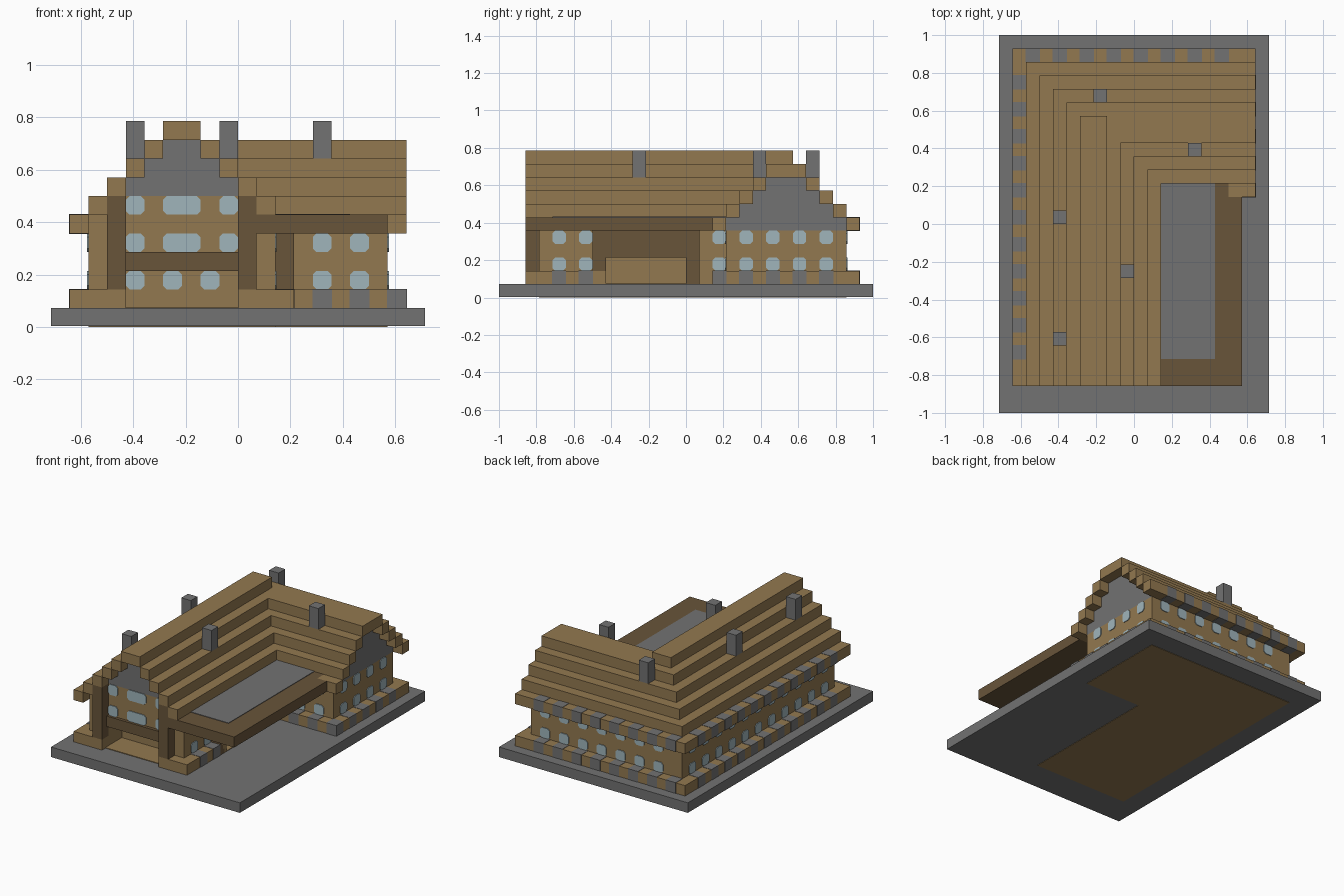
import bpy
import bmesh
from mathutils import Matrix, Vector

if "Cube" in bpy.data.objects:
    bpy.data.objects.remove(bpy.data.objects["Cube"])

U = 1 / 14                      # one building block
ORIGIN = Vector((10, 14, 0))    # grid centre of the plot


def material(name, rgb):
    m = bpy.data.materials.new(name)
    m.use_nodes = True
    m.diffuse_color = (*rgb, 1)
    m.node_tree.nodes["Principled BSDF"].inputs["Base Color"].default_value = (*rgb, 1)
    return m


WOOD = material("brown_wood", (0.29, 0.19, 0.08))
DARK = material("dark_wood", (0.14, 0.09, 0.042))
STONE = material("grey_stone", (0.168, 0.168, 0.168))
GLASS = material("pale_glass", (0.35, 0.46, 0.5))


def finish(bm, name, mat):
    mesh = bpy.data.meshes.new(name)
    bm.to_mesh(mesh)
    bm.free()
    mesh.materials.append(mat)
    bpy.context.collection.objects.link(bpy.data.objects.new(name, mesh))


def blocks(name, mat, boxes, grow=0.0):
    """One object from boxes given as (x0, x1, y0, y1, z0, z1) in blocks."""
    bm = bmesh.new()
    for x0, x1, y0, y1, z0, z1 in boxes:
        mid = (Vector((x0 + x1, y0 + y1, z0 + z1)) / 2 - ORIGIN) * U
        size = Vector((x1 - x0, y1 - y0, z1 - z0)) * U + Vector((grow,) * 3)
        bmesh.ops.create_cube(bm, size=1, matrix=Matrix.Translation(mid) @ Matrix.Diagonal((*size, 1)))
    finish(bm, name, mat)


def windows(name, axis, sign, plane, starts, floors, widths={}):
    """Thin panes with cut corners on a wall facing sign * axis."""
    bm = bmesh.new()
    c = 0.2
    for s in starts:
        w = widths.get(s, 1)
        for z in floors:
            outline = [(c, 0), (w - c, 0), (w, c), (w, 1 - c), (w - c, 1), (c, 1), (0, 1 - c), (0, c)]
            verts = []
            for a, h in outline:
                p = (plane, s + a, z + h) if axis == "x" else (s + a, plane, z + h)
                verts.append(bm.verts.new((Vector(p) - ORIGIN) * U))
            face = bm.faces.new(verts)
            out = Vector((sign, 0, 0)) if axis == "x" else Vector((0, sign, 0))
            new = bmesh.ops.extrude_face_region(bm, geom=[face])["geom"]
            moved = [v for v in new if isinstance(v, bmesh.types.BMVert)]
            bmesh.ops.translate(bm, verts=moved, vec=out * 0.005)
    bmesh.ops.recalc_face_normals(bm, faces=bm.faces)
    finish(bm, name, GLASS)


# Ground slab, with the floor showing underneath
blocks("base", STONE, [(0, 20, 0, 28, 0.04, 1)])
blocks("floor_underside", WOOD, [(2, 12, 3, 26, 0, 0.1), (12, 18, 17, 26, 0, 0.1)])
blocks("entrance_floor", WOOD, [(4, 10, 2.5, 5, 1, 1.06), (11, 13, 8, 14, 1, 1.06)])

# Plinth around both wings, open at the two entrances
blocks("plinth", WOOD, [
    (1, 4, 2, 5, 1, 2), (10, 13, 2, 8, 1, 2), (1, 2, 2, 27, 1, 2),
    (1, 19, 26, 27, 1, 2), (18, 19, 16, 27, 1, 2), (12, 19, 16, 17, 1, 2)])

# Walls of the main wing and rear wing
blocks("main_wing_walls", WOOD, [
    (2, 4, 3, 5, 1, 3), (10, 12, 3, 5, 1, 3), (2, 12, 5, 8, 1, 3),
    (2, 11, 8, 14, 1, 3), (2, 12, 14, 26, 1, 3),
    (2, 12, 3, 26, 3, 6), (3, 11, 3, 25, 6, 7)])
blocks("rear_wing_walls", WOOD, [(12, 18, 17, 26, 1, 5)])

# Stepped grey gables filling the roof ends
blocks("front_gable", STONE, [(2 + i, 12 - i, 3, 26 - i, 5 + i, 6 + i) for i in (2, 3, 4)])
blocks("side_gable", STONE, [(11, 18, 17 + i, 26 - i, 5 + i, 6 + i) for i in range(4)])

# Stepped roof: each course moves one block inwards
courses = []
for i in range(5):
    z = (5 + i, 6 + i)
    courses += [(1 + i, 2 + i, 2, 27 - i, *z), (1 + i, 19, 26 - i, 27 - i, *z)]
    if i:
        courses += [(12 - i, 13 - i, 2, 17 + i, *z), (12 - i, 19, 16 + i, 17 + i, *z)]
courses += [(17, 19, 16, 17, 5, 6), (8, 19, 21, 22, 9, 10), (6, 8, 2, 22, 10, 11)]
blocks("stepped_roof", WOOD, courses)

# Flat terrace roof beside the main wing
blocks("terrace_roof", DARK, [(11, 18, 2, 16, 5, 6), (11, 17, 16, 17, 5, 6)])
blocks("terrace_paving", STONE, [(12, 16, 4, 17, 5.95, 6.05)])

# Dark posts, balcony and side beam
blocks("front_posts", DARK, [(x, x + 1, 2, 3, 2, 7) for x in (3, 10)])
blocks("side_posts", DARK, [(12, 13, y, y + 1, 1, 5) for y in (7, 14)])
blocks("front_balcony", DARK, [(4, 10, 2.7, 3, 3, 4)])
blocks("side_beam", DARK, [(12, 12.9, 8, 14, 3, 5)])

# Chimneys
blocks("chimneys", STONE, [(x, x + 1, y, y + 1, 9, 11)
                           for x, y in ((7, 23), (14, 19), (4, 14), (9, 10), (4, 5))])

# Grey stones let into the plinth and the eaves
stones = []
for z in (1, 5):
    stones += [(1, 2, y, y + 1, z, z + 1) for y in range(4, 25, 2)]
    stones += [(x, x + 1, 26, 27, z, z + 1) for x in range(2, 17, 2)]
stones += [(18, 19, y, y + 1, 1, 2) for y in range(16, 25, 2)]
stones += [(12, 13, y, y + 1, 1, 2) for y in (4, 6)]
stones += [(x, x + 1, 16, 17, 1, 2) for x in (14, 16)]
blocks("grey_stones", STONE, stones, grow=0.004)

# Windows
windows("front_windows", "y", -1, 3, (4, 6, 9), (4, 6), {6: 2})
windows("entrance_windows", "y", -1, 5, (4, 6, 8), (2,))
windows("west_windows", "x", -1, 2, range(4, 25, 2), (2, 4))
windows("back_windows", "y", 1, 26, range(4, 17, 2), (2, 4))
windows("gable_windows", "x", 1, 18, range(18, 25, 2), (2, 4))
windows("court_side_windows", "x", 1, 12, (4, 6, 16), (2, 4))
windows("court_back_windows", "y", -1, 17, (14, 16), (2, 4))
